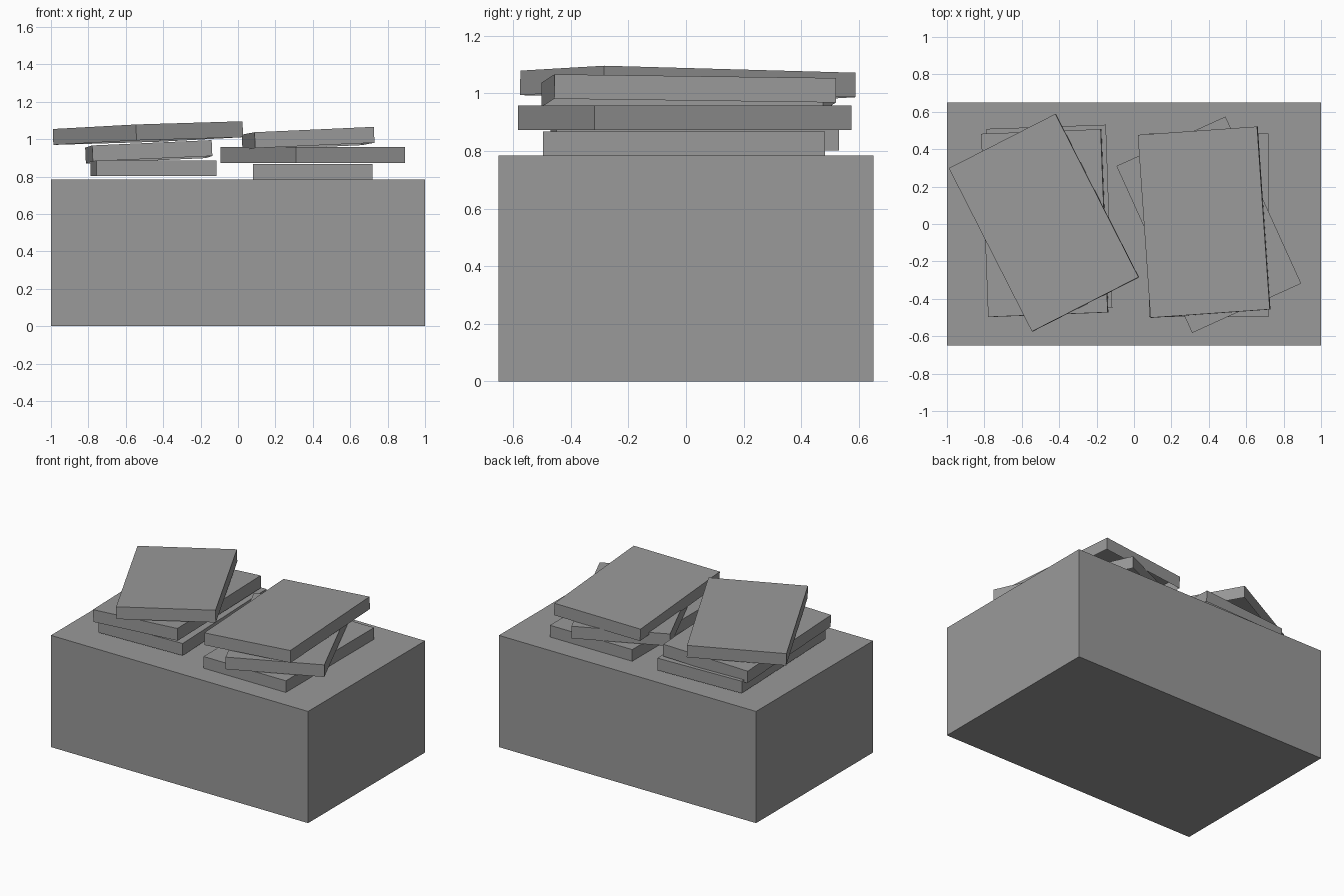
import bpy
import bmesh
from math import radians
from mathutils import Matrix, Vector

default = bpy.data.objects.get("Cube")
if default:
    bpy.data.objects.remove(default, do_unlink=True)

# One plain grey for everything
grey = bpy.data.materials.new("plain_grey")
grey.use_nodes = True
colour = (0.32, 0.32, 0.32, 1)
grey.diffuse_color = colour
grey.node_tree.nodes["Principled BSDF"].inputs["Base Color"].default_value = colour


def box(name, size, top_centre, turn=0, slope=(0, 0), hollow=False):
    """Box hung below its top centre, turned about z, then tilted to a slope."""
    bm = bmesh.new()
    bmesh.ops.create_cube(bm, size=1)
    bmesh.ops.translate(bm, verts=bm.verts, vec=(0, 0, -0.5))
    bmesh.ops.scale(bm, verts=bm.verts, vec=size)
    if hollow:
        bottom = [f for f in bm.faces if f.normal.z < -0.5]
        bmesh.ops.delete(bm, geom=bottom, context='FACES_ONLY')
    mesh = bpy.data.meshes.new(name)
    bm.to_mesh(mesh)
    bm.free()
    mesh.materials.append(grey)
    obj = bpy.data.objects.new(name, mesh)
    bpy.context.collection.objects.link(obj)
    up = Vector((-slope[0], -slope[1], 1)).normalized()
    tilt = Vector((0, 0, 1)).rotation_difference(up).to_matrix().to_4x4()
    obj.matrix_world = (Matrix.Translation(top_centre) @ tilt
                        @ Matrix.Rotation(radians(turn), 4, 'Z'))


# Large block
box("base_block", (2, 1.3, 0.785), (0, 0, 0.785))

# Two loose stacks of trays, open underneath: top centre, turn, slope
trays = {
    "right_stack_lower": ((-0.453, 0.03, 0.887), 2, (0, 0)),
    "right_stack_middle": ((-0.479, 0.005, 0.975), 2.2, (0.045, -0.010)),
    "right_stack_upper": ((-0.483, 0.007, 1.075), 27, (0.035, -0.010)),
    "left_stack_lower": ((0.40, -0.007, 0.867), 0, (0, 0)),
    "left_stack_middle": ((0.40, -0.004, 0.957), 24.4, (0, 0)),
    "left_stack_upper": ((0.373, 0.01, 1.045), 4, (0.046, -0.010)),
}
for name, (top, turn, slope) in trays.items():
    box(name, (0.64, 0.98, 0.085), top, turn, slope, hollow=True)
